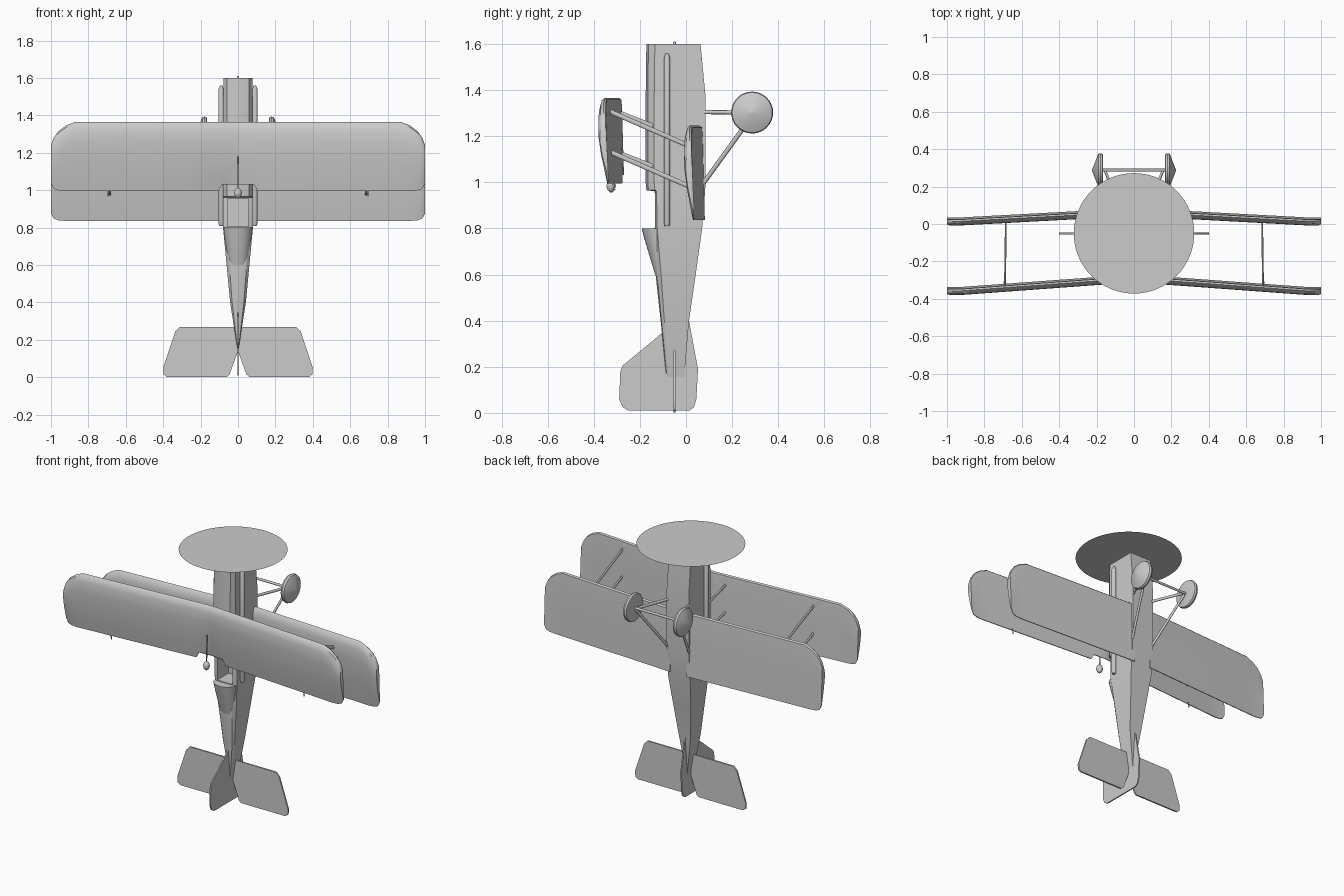
import bpy, bmesh, math
from mathutils import Vector

if "Cube" in bpy.data.objects:
    bpy.data.objects.remove(bpy.data.objects["Cube"])


def make(name, bm, mirror=False, smooth=None):
    bmesh.ops.recalc_face_normals(bm, faces=bm.faces)
    mesh = bpy.data.meshes.new(name)
    bm.to_mesh(mesh)
    bm.free()
    ob = bpy.data.objects.new(name, mesh)
    bpy.context.collection.objects.link(ob)
    if smooth:
        bpy.ops.object.select_all(action='DESELECT')
        ob.select_set(True)
        bpy.context.view_layer.objects.active = ob
        bpy.ops.object.shade_smooth_by_angle(angle=math.radians(smooth))
    if mirror:
        ob.modifiers.new("Mirror", 'MIRROR')
    return ob


def loft(name, rings, **kw):
    """Skin a list of equal-length closed rings and cap both ends."""
    bm = bmesh.new()
    vs = [[bm.verts.new(p) for p in r] for r in rings]
    n = len(vs[0])
    for a, b in zip(vs, vs[1:]):
        for i in range(n):
            j = (i + 1) % n
            bm.faces.new((a[i], a[j], b[j], b[i]))
    bm.faces.new(vs[0])
    bm.faces.new(vs[-1])
    return make(name, bm, **kw)


def rod(name, p, q, wide=.01, thin=.005, mirror=True):
    """Streamlined strut between two points."""
    p, q = Vector(p), Vector(q)
    d = (q - p).normalized()
    side = Vector((0, 0, 1)) if abs(d.x) > .9 else Vector((1, 0, 0))
    n = d.cross(side).normalized()
    m = n.cross(d)
    angles = [i * math.tau / 10 for i in range(10)]
    rings = [[c + n * wide * math.cos(a) + m * thin * math.sin(a) for a in angles]
             for c in (p, q)]
    return loft(name, rings, mirror=mirror, smooth=50)


def revolve(name, centre, axis, profile, seg=32, **kw):
    """Stack circles (offset, radius) along the x or z axis."""
    rings = []
    for off, r in profile:
        ring = []
        for i in range(seg):
            c, s = r * math.cos(i * math.tau / seg), r * math.sin(i * math.tau / seg)
            v = (off, c, s) if axis == 'x' else (c, s, off)
            ring.append(Vector(centre) + Vector(v))
        rings.append(ring)
    return loft(name, rings, **kw)


def plate(name, pts, plane, at, t=.005):
    """Thin flat panel in the xz or yz plane."""
    def pos(u, z, o):
        return (u, at + o, z) if plane == 'xz' else (at + o, u, z)
    return loft(name, [[pos(u, z, o) for u, z in pts] for o in (-t, t)])


# fuselage: z, half width, bottom y, shoulder y, top y
sections = [(1.6, .078, .063, -.135, -.172), (1.37, .08, .085, -.138, -.175),
            (1.0, .08, .085, -.138, -.175), (.966, .08, .083, -.135, -.172),
            (.962, .08, .083, -.128, -.137), (.8, .08, .07, -.125, -.137),
            (.6, .061, .042, -.108, -.132), (.4, .042, .013, -.094, -.11),
            (.15, .003, -.008, -.075, -.085)]
rings = []
for z, w, b, s, t in sections:
    half = [(w, b), (w, s), (w * .75, s + (t - s) * .75), (w * .3, t)]
    rings.append([(x, y, z) for x, y in half] + [(-x, y, z) for x, y in reversed(half)])
fuselage = loft("fuselage", rings, smooth=25)

# cockpit opening
cut = loft("cockpit_cutter", [[(x, y, z) for x, y in
           ((-.055, -.25), (.055, -.25), (.055, -.02), (-.055, -.02))] for z in (.805, .955)])
cut.hide_render = True
cut.display_type = 'WIRE'
mod = fuselage.modifiers.new("Cockpit", 'BOOLEAN')
mod.object = cut
mod.solver = 'EXACT'

# rounded headrest fairing behind the cockpit
loft("headrest", [[(w * math.cos(i * math.pi / 14), base - h * math.sin(i * math.pi / 14), z)
                   for i in range(15)]
                  for z, w, base, h in ((.8, .077, -.125, .067), (.76, .072, -.122, .06),
                                        (.6, .05, -.105, .029))], smooth=40)

# exhaust pipes along the sides
revolve("exhaust_pipe", (.09, -.082, 0), 'z',
        [(.81, .01), (.82, .014), (1.54, .014), (1.56, .006)], seg=14, mirror=True, smooth=40)


# wings: airfoil as (chord fraction, height fraction)
AIRFOIL = [(0, .3), (.03, .65), (.12, .92), (.3, 1), (.6, .75), (.85, .4), (1, .15),
           (1, 0), (.5, 0), (.1, 0), (.02, .05)]
TIP = [(.87, 0, 0), (.92, .02, 0), (.96, .05, .003), (.985, .085, .012), (1, .125, .04)]


def wing(name, le, te, y_root, y_tip, inner):
    rings = []
    for x, dl, dt in inner + TIP:
        y0 = y_root + (y_tip - y_root) * min(x / .93, 1)
        top, bot = le - dl, te + dt
        thick = .036 if x < .99 else .03
        rings.append([(x, y0 - h * thick + .01 * s, top + (bot - top) * s)
                      for s, h in AIRFOIL])
    return loft(name, rings, mirror=True, smooth=35)


wing("upper_wing", 1.366, .996, -.279, -.347,
     [(0, 0, .036), (.085, 0, .036), (.105, 0, 0), (.45, 0, 0)])
wing("lower_wing", 1.247, .836, .075, .025, [(.06, 0, 0), (.45, 0, 0)])

# interplane and centre struts
for part, zu, zl, zc in (("front", 1.31, 1.155, 1.235), ("rear", 1.135, .98, 1.06)):
    rod(part + "_wing_strut", (.69, -.335, zu), (.685, .02, zl))
    rod(part + "_centre_strut", (.085, -.285, zu - .01), (.07, -.12, zc))

# aileron horns
rod("aileron_horn", (.695, -.318, 1.005), (.695, -.31, .967), .004, .003)

# gun over the centre section, with a round magazine behind the wing
rod("wing_gun", (0, -.322, 1.18), (0, -.325, .98), .006, .003, mirror=False)
revolve("gun_drum", (0, -.325, .985), 'z',
        [(-.028, .005), (-.018, .016), (0, .021), (.018, .016), (.028, .005)], 14, smooth=60)

# tailplane with notch for the rudder
right = [(.31, .27), (.335, .245), (.4, .05), (.397, .015), (.38, .002), (.06, .002), (.045, .015)]
plate("tailplane", right + [(0, .14)] + [(-x, z) for x, z in reversed(right)], 'xz', -.05)

# fin and rudder
plate("fin", [(-.1, .35), (-.275, .205), (-.285, .18), (-.29, .06), (-.275, .025), (-.25, .01),
              (.015, .01), (.035, .025), (.045, .06), (.052, .19), (.013, .4), (-.05, .4)],
      'yz', 0, .004)

# landing gear
revolve("wheel", (0, .287, 1.303), 'x', [(.165, .076), (.168, .087), (.179, .091), (.191, .087),
                                         (.195, .078), (.224, .004)], mirror=True, smooth=35)
rod("axle", (-.17, .288, 1.303), (.17, .288, 1.303), .008, .008, mirror=False)
rod("front_gear_leg", (.07, .07, 1.305), (.155, .288, 1.303), .009, .007)
rod("rear_gear_leg", (.07, .06, .975), (.155, .288, 1.29), .01, .007)

# spinning propeller disc and hub
bm = bmesh.new()
bmesh.ops.create_circle(bm, cap_ends=True, segments=64, radius=.322)
disc = make("propeller_disc", bm)
disc.location = (0, -.05, 1.638)
revolve("propeller_hub", (0, -.05, 1.59), 'z', [(0, .006), (.018, .006), (.022, .003)], 12,
        smooth=40)
